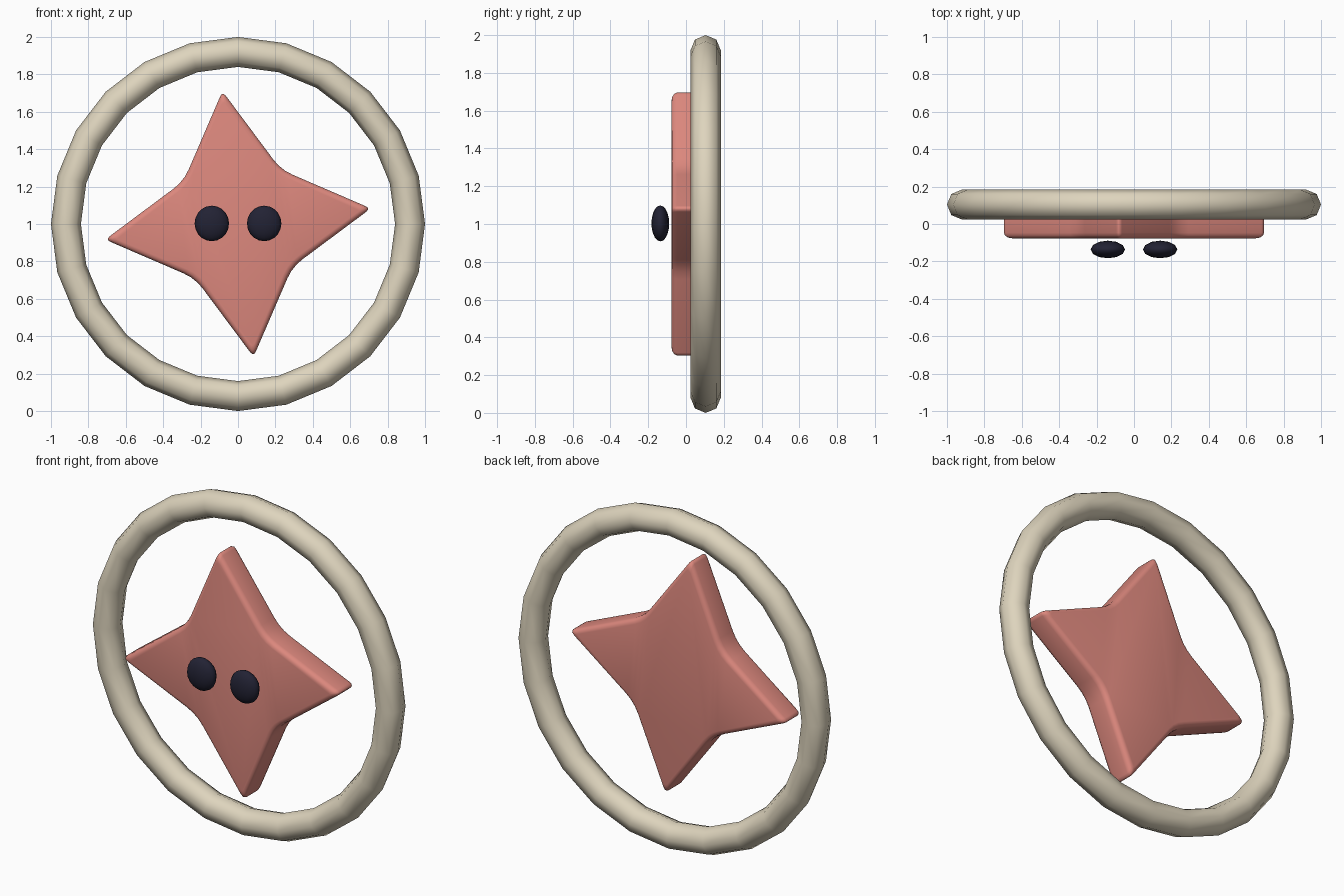
import bpy
import bmesh
from math import sin, cos, pi, radians
from mathutils import Vector

cube = bpy.data.objects.get("Cube")
if cube:
    bpy.data.objects.remove(cube, do_unlink=True)


def make_material(name, rgb):
    mat = bpy.data.materials.new(name)
    mat.use_nodes = True
    mat.diffuse_color = (*rgb, 1)
    mat.node_tree.nodes["Principled BSDF"].inputs["Base Color"].default_value = (*rgb, 1)
    return mat


cream = make_material("cream", (0.73, 0.66, 0.51))
coral = make_material("coral pink", (0.73, 0.25, 0.21))
navy = make_material("dark navy", (0.016, 0.016, 0.034))


def finish(obj, name, mat):
    obj.name = name
    obj.data.materials.append(mat)
    for face in obj.data.polygons:
        face.use_smooth = True


def star_outline(tip, valley, turn, steps=4):
    """Four-pointed star with each corner rounded by a quadratic curve."""
    corners = []
    for i in range(8):
        a = turn + i * pi / 4
        r = valley if i % 2 else tip
        corners.append(Vector((r * cos(a), r * sin(a))))
    points = []
    for i, c in enumerate(corners):
        amount = 0.13 if i % 2 else 0.06
        start = c.lerp(corners[i - 1], amount)
        end = c.lerp(corners[(i + 1) % 8], amount)
        for k in range(steps):
            t = k / (steps - 1)
            points.append(start.lerp(c, t).lerp(c.lerp(end, t), t))
    return points


# Ring
bpy.ops.mesh.primitive_torus_add(
    major_segments=24, minor_segments=8, major_radius=0.92, minor_radius=0.08,
    location=(0, 0.104, 1), rotation=(pi / 2, 0, 0))
finish(bpy.context.object, "ring", cream)

# Star: stacked outlines with a rounded front and back rim
half, rim, middle = 0.082, 0.03, 0.005
quarter = [i * pi / 6 for i in range(4)]
layers = [(-half + rim * (1 - cos(a)), rim * (1 - sin(a))) for a in quarter]
layers += [(-y, inset) for y, inset in reversed(layers)]

bm = bmesh.new()
loops = []
for y, inset in layers:
    outline = star_outline(0.715 - 1.6 * inset, 0.37 - inset, radians(6.7))
    loops.append([bm.verts.new((p.x, middle + y, 1 + p.y)) for p in outline])
for a, b in zip(loops, loops[1:]):
    for i in range(len(a)):
        j = (i + 1) % len(a)
        bm.faces.new((a[i], a[j], b[j], b[i]))
bm.faces.new(loops[0])
bm.faces.new(loops[-1])
bmesh.ops.recalc_face_normals(bm, faces=bm.faces)
mesh = bpy.data.meshes.new("star")
bm.to_mesh(mesh)
bm.free()
star = bpy.data.objects.new("star", mesh)
bpy.context.collection.objects.link(star)
finish(star, "star", coral)

# Eyes: flattened spheres floating before the star
for side, name in ((1, "left_eye"), (-1, "right_eye")):
    bpy.ops.mesh.primitive_uv_sphere_add(
        segments=12, ring_count=10, radius=1, location=(side * 0.14, -0.136, 1.003))
    eye = bpy.context.object
    eye.scale = (0.092, 0.047, 0.095)
    finish(eye, name, navy)
